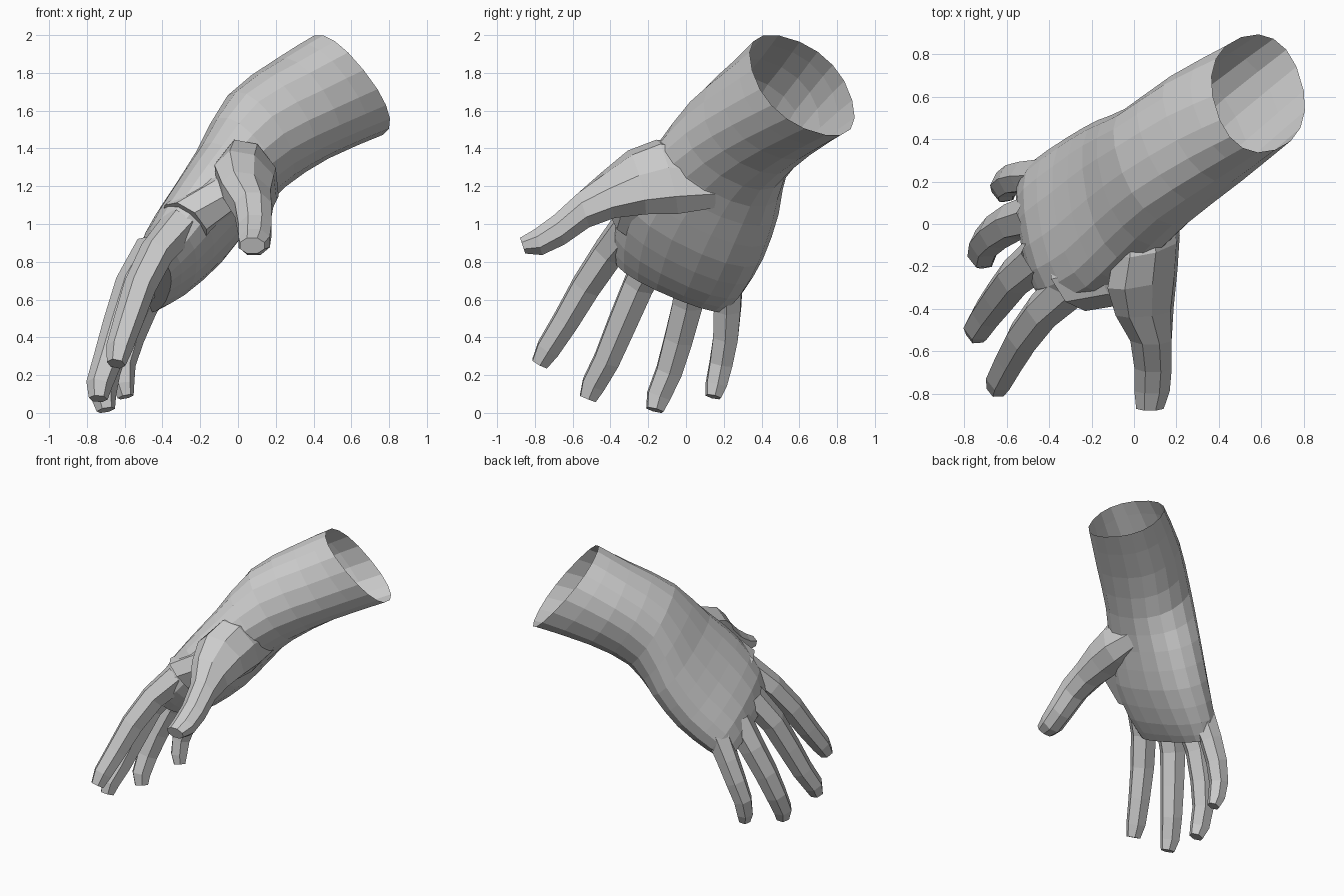
import bpy, bmesh, math
from mathutils import Vector as V

if "Cube" in bpy.data.objects:
    bpy.data.objects.remove(bpy.data.objects["Cube"])


def loft(name, sections, sides, cap_end=True, power=1.0, phase=0.0):
    """Skin rings given as (centre, half-width vector, half-thickness vector)."""
    bm = bmesh.new()
    rings = []
    for c, a, b in sections:
        ring = []
        for i in range(sides):
            t = 2 * math.pi * i / sides + phase
            u, v = math.cos(t), math.sin(t)
            u = math.copysign(abs(u) ** power, u)
            v = math.copysign(abs(v) ** power, v)
            ring.append(bm.verts.new(V(c) + V(a) * u + V(b) * v))
        rings.append(ring)
    for r, s in zip(rings, rings[1:]):
        for i in range(sides):
            j = (i + 1) % sides
            bm.faces.new((r[i], r[j], s[j], s[i]))
    if cap_end:
        bm.faces.new(rings[-1])
    bmesh.ops.recalc_face_normals(bm, faces=bm.faces)
    # outward check: first side face should point away from its ring centre
    bm.faces.ensure_lookup_table()
    f = bm.faces[0]
    mid = (V(sections[0][0]) + V(sections[1][0])) / 2
    if f.normal.dot(f.calc_center_median() - mid) < 0:
        bmesh.ops.reverse_faces(bm, faces=bm.faces)
    me = bpy.data.meshes.new(name)
    bm.to_mesh(me)
    bm.free()
    ob = bpy.data.objects.new(name, me)
    bpy.context.collection.objects.link(ob)
    return ob


def densify(sections):
    """Insert a smoothed ring midway between neighbouring rings."""
    pts = [[V(x) for x in s] for s in sections]
    out = []
    for i in range(len(pts) - 1):
        p0, p1 = pts[max(i - 1, 0)], pts[i]
        p2, p3 = pts[i + 1], pts[min(i + 2, len(pts) - 1)]
        out.append(p1)
        out.append([(b + c) * 0.5625 - (a + d) * 0.0625
                    for a, b, c, d in zip(p0, p1, p2, p3)])
    return out + [pts[-1]]


# forearm, wrist and palm: open at the arm, closed at the knuckles
palm = [
    ((.585, .615, 1.735), (.08, -.265, .08), (-.20, -.07, .25)),
    ((.34, .45, 1.61), (.11, -.26, .10), (-.165, .00, .245)),
    ((.10, .27, 1.44), (.08, -.275, .13), (-.175, .03, .215)),
    ((-.06, .15, 1.21), (.05, -.34, .16), (-.175, .04, .14)),
    ((-.21, .04, 1.00), (.05, -.37, .18), (-.165, .035, .125)),
    ((-.37, -.04, .81), (.06, -.345, .165), (-.135, .02, .11)),
    ((-.455, -.075, .68), (.05, -.30, .13), (-.085, .02, .06)),
]
loft("palm_and_wrist", densify(palm), 18, power=.88)

# thumb, rooted in the heel of the palm
thumb = [
    ((.06, .14, 1.25), (.13, .03, -.03), (-.02, -.04, .16)),
    ((.06, -.10, 1.25), (.16, .03, -.03), (-.02, -.05, .20)),
    ((.04, -.26, 1.22), (.17, .03, -.03), (-.02, -.04, .17)),
    ((.05, -.41, 1.155), (.14, .01, -.02), (-.02, -.03, .125)),
    ((.08, -.54, 1.075), (.105, 0, 0), (0, -.03, .10)),
    ((.09, -.67, .97), (.095, 0, 0), (0, -.03, .085)),
    ((.085, -.78, .905), (.09, 0, 0), (0, -.02, .075)),
    ((.075, -.865, .885), (.07, 0, 0), (0, -.015, .045)),
]
loft("thumb", thumb, 8, phase=math.pi / 8)

# web of skin between thumb and first finger
web = [
    ((.04, -.20, 1.24), (.09, -.12, -.05), (-.03, 0, .10)),
    ((-.10, -.21, 1.16), (.05, -.17, 0), (-.08, 0, .10)),
    ((-.28, -.26, 1.00), (.05, -.15, .06), (-.11, 0, .10)),
]
loft("thumb_web", web, 8)

# four fingers: paths from knuckle to tip
fingers = {
    "index_finger": [(-.30, -.29, 1.0), (-.43, -.41, .85), (-.52, -.53, .67),
                     (-.58, -.635, .49), (-.63, -.73, .34), (-.645, -.775, .26)],
    "middle_finger": [(-.44, -.15, .87), (-.56, -.25, .68), (-.63, -.34, .47),
                      (-.69, -.42, .28), (-.735, -.49, .15), (-.74, -.52, .075)],
    "ring_finger": [(-.46, .04, .78), (-.57, .01, .58), (-.65, -.04, .39),
                    (-.70, -.09, .22), (-.715, -.145, .09), (-.70, -.165, .015)],
    "little_finger": [(-.42, .22, .74), (-.51, .22, .55), (-.57, .21, .40),
                      (-.61, .185, .26), (-.61, .16, .15), (-.595, .145, .085)],
}
radii = [.105, .092, .086, .078, .07, .05]
for name, path in fingers.items():
    pts = [V(p) for p in path]
    size = .88 if name == "little_finger" else 1.0
    rings = []
    for i, p in enumerate(pts):
        t = (pts[min(i + 1, 5)] - pts[max(i - 1, 0)]).normalized()
        side = V((.11, -.9, .42))
        side = (side - t * side.dot(t)).normalized()
        up = t.cross(side)
        r = radii[i] * size
        rings.append((p, side * r, up * r))
    loft(name, rings, 6, phase=math.pi / 6)
